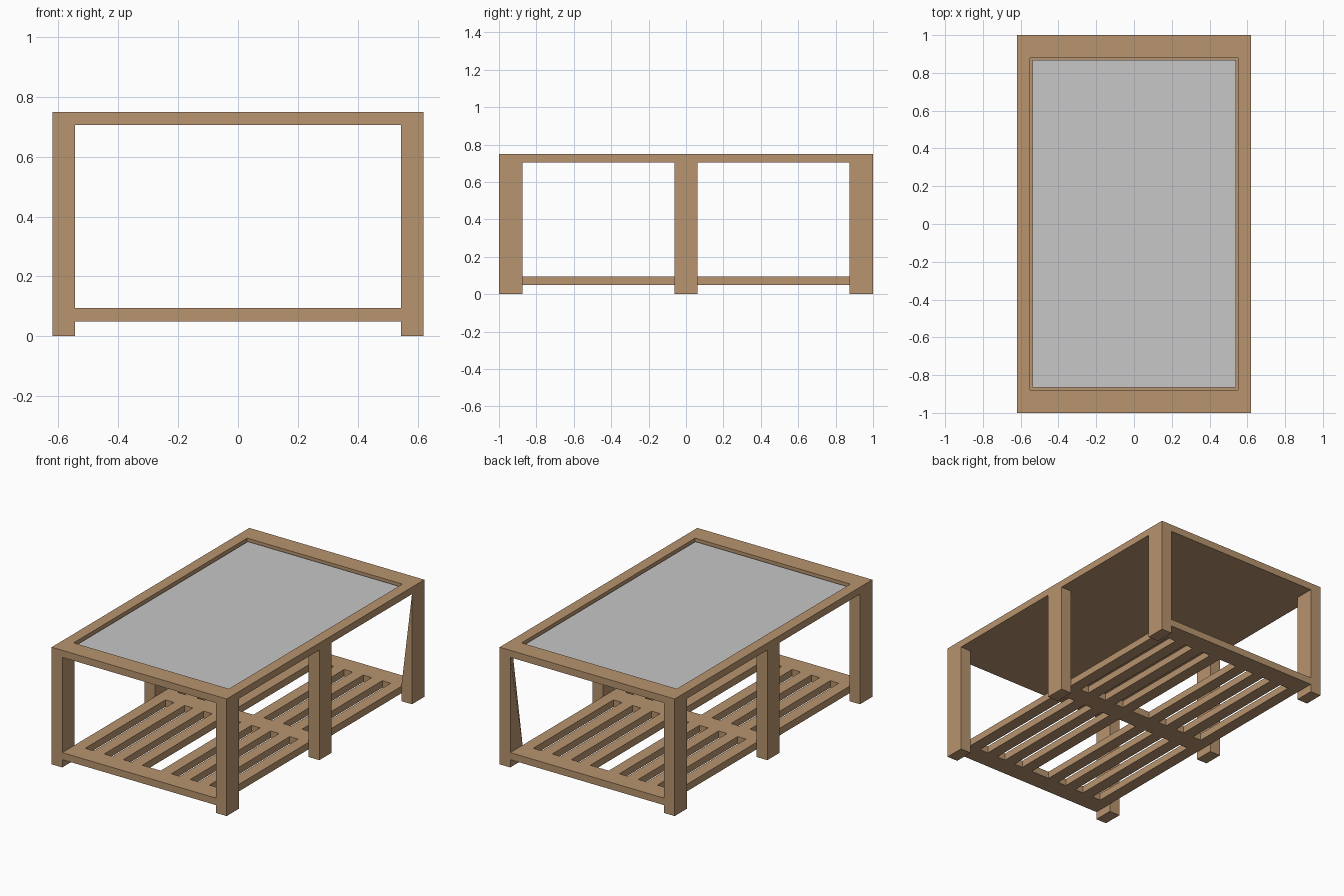
import bpy, bmesh

if "Cube" in bpy.data.objects:
    bpy.data.objects.remove(bpy.data.objects["Cube"])

W, D, H = 0.62, 1.0, 0.75          # half width, half depth, height
LX, LY = 0.075, 0.125              # leg section
UNDER = 0.705                      # underside of the top
S0, S1 = 0.05, 0.095               # shelf bottom and top


def material(name, rgb):
    m = bpy.data.materials.new(name)
    m.diffuse_color = (*rgb, 1)
    m.use_nodes = True
    m.node_tree.nodes["Principled BSDF"].inputs["Base Color"].default_value = m.diffuse_color
    return m


wood = material("light_wood", (0.48, 0.297, 0.156))
grey = material("grey_glass", (0.57, 0.57, 0.57))


def finish(name, bm, mat):
    bmesh.ops.recalc_face_normals(bm, faces=bm.faces[:])
    me = bpy.data.meshes.new(name)
    bm.to_mesh(me)
    bm.free()
    me.materials.append(mat)
    ob = bpy.data.objects.new(name, me)
    bpy.context.collection.objects.link(ob)
    return ob


def box_bm(x0, x1, y0, y1, z0, z1):
    bm = bmesh.new()
    bmesh.ops.create_cube(bm, size=1)
    for v in bm.verts:
        v.co = (x1 if v.co.x > 0 else x0,
                y1 if v.co.y > 0 else y0,
                z1 if v.co.z > 0 else z0)
    return bm


def box(name, *dims, mat=wood):
    return finish(name, box_bm(*dims), mat)


# Table top: slab with a shallow rectangular recess
bm = box_bm(-W, W, -D, D, UNDER, H)
bm.normal_update()
top = max(bm.faces, key=lambda f: f.calc_center_median().z)
bmesh.ops.inset_region(bm, faces=[top], thickness=0.05)
for v in top.verts:
    v.co.x = 0.55 if v.co.x > 0 else -0.55
    v.co.y = 0.878 if v.co.y > 0 else -0.878
floor = bmesh.ops.extrude_discrete_faces(bm, faces=[top])["faces"][0]
for v in floor.verts:
    v.co.z = 0.72
finish("table_top", bm, wood)

# Grey panel lying in the recess
box("glass_panel", -0.538, 0.54, -0.866, 0.868, 0.72, 0.735, mat=grey)

# Legs: front, middle and back on both sides; the back right one is cut
for side, sx in (("left", -1), ("right", 1)):
    x0, x1 = sorted((sx * W, sx * (W - LX)))
    for row, yc in (("front", -D + LY / 2), ("middle", 0), ("back", D - LY / 2)):
        y0, y1 = yc - LY / 2, yc + LY / 2
        name = f"{row}_{side}_leg"
        if name != "back_right_leg":
            box(name, x0, x1, y0, y1, 0, UNDER)
            continue
        # square foot up to the shelf, then a post with its inner corner sliced off
        box(name + "_foot", x0, x1, y0, y1, 0, S1)
        bm = bmesh.new()
        for x, y, z in ((x0, y0, S1), (x1, y0, S1), (x1, y1, S1), (x0, y1, S1),
                        (x1, y0, UNDER), (x1, y1, UNDER), (x0, y1, UNDER)):
            bm.verts.new((x, y, z))
        bmesh.ops.convex_hull(bm, input=bm.verts[:])
        finish(name, bm, wood)

# Shelf: three cross rails
SX = W - LX
for row, yc in (("front", -D + LY / 2), ("middle", 0), ("back", D - LY / 2)):
    box(f"{row}_shelf_rail", -SX, SX, yc - LY / 2, yc + LY / 2, S0, S1)

# Shelf slats: four each side of a wider central gap, in both bays
for i in range(4):
    outer = SX - i * 0.135
    for sx in (-1, 1):
        x0, x1 = sorted((sx * outer, sx * (outer - 0.075)))
        for bay, sy in (("front", -1), ("back", 1)):
            y0, y1 = sorted((sy * LY / 2, sy * (D - LY)))
            box(f"{bay}_shelf_slat", x0, x1, y0, y1, S0, S1)
